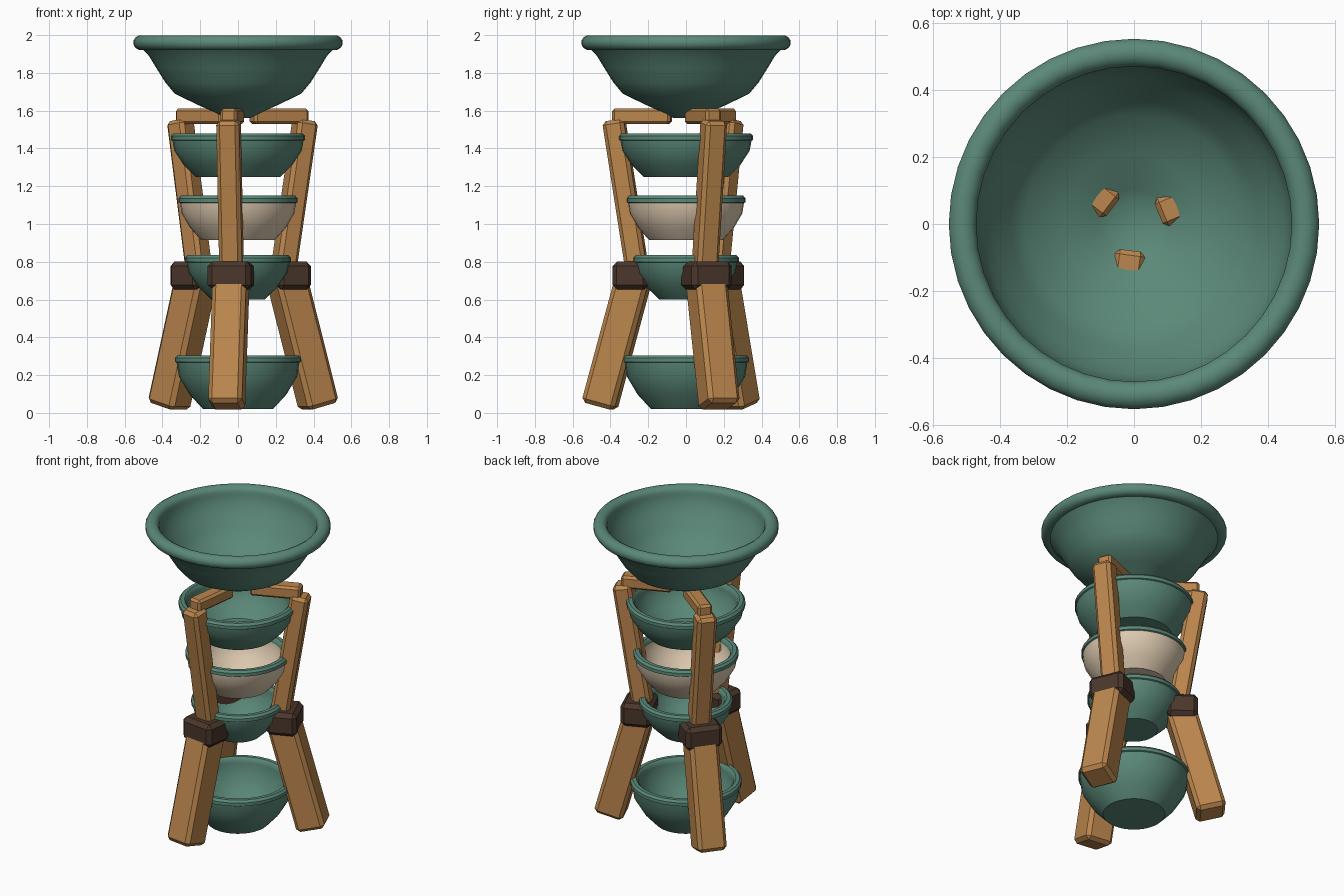
import bpy, bmesh, math
from mathutils import Vector, Matrix

if "Cube" in bpy.data.objects:
    bpy.data.objects.remove(bpy.data.objects["Cube"])


def mat(name, c):
    m = bpy.data.materials.new(name)
    m.diffuse_color = (*c, 1)
    m.use_nodes = True
    m.node_tree.nodes["Principled BSDF"].inputs["Base Color"].default_value = m.diffuse_color
    return m


GREEN = mat("sage green", (0.105, 0.25, 0.19))
WOOD = mat("warm wood", (0.50, 0.24, 0.075))
DARK = mat("dark brown", (0.07, 0.038, 0.025))
CREAM = mat("cream", (0.74, 0.60, 0.44))


def finish(bm, name, mats):
    me = bpy.data.meshes.new(name)
    bmesh.ops.recalc_face_normals(bm, faces=bm.faces)
    bm.to_mesh(me)
    bm.free()
    ob = bpy.data.objects.new(name, me)
    bpy.context.collection.objects.link(ob)
    for m in mats:
        me.materials.append(m)
    return ob


def lathe(name, profile, mats, rim_z=None, n=32):
    """Closed profile of (r, z), starting and ending on the axis."""
    bm = bmesh.new()
    vs = [bm.verts.new((r, 0, z)) for r, z in profile]
    es = [bm.edges.new(p) for p in zip(vs, vs[1:])]
    bmesh.ops.spin(bm, geom=vs + es, cent=(0, 0, 0), axis=(0, 0, 1),
                   angle=2 * math.pi, steps=n, use_duplicate=False)
    bmesh.ops.remove_doubles(bm, verts=bm.verts, dist=1e-4)
    if rim_z is not None:
        for f in bm.faces:
            f.material_index = int(f.calc_center_median().z > rim_z)
    ob = finish(bm, name, mats)
    bpy.context.view_layer.objects.active = ob
    ob.select_set(True)
    bpy.ops.object.shade_smooth_by_angle(angle=math.radians(40))
    ob.select_set(False)
    return ob


def bowl(name, r, rb, z0, z1, mats, rim_z=None):
    h = z1 - z0
    t = 0.035
    rim = z1 - 0.035
    body = [(0, z0), (rb, z0), (rb + (r - rb) * 0.48, z0 + h * 0.27),
            (rb + (r - rb) * 0.86, z0 + h * 0.6), (r - 0.008, rim - 0.004)]
    lip = [(r, rim), (r, z1 - 0.014), (r - 0.012, z1), (r - 0.035, z1),
           (r - 0.047, z1 - 0.012), (r - 0.05, rim)]
    inner = [(a - t, b + t * 0.4) for a, b in reversed(body[1:4])]
    return lathe(name, body + lip + inner + [(0, z0 + t * 0.4)], mats, rim_z)


# top basin with rolled rim
rim = [(0.5125 + 0.0425 * math.cos(a), 1.96 + 0.04 * math.sin(a))
       for a in [math.radians(-105 + 30 * k) for k in range(11)]]
lathe("top_basin",
      [(0, 1.56), (0.065, 1.56), (0.11, 1.585), (0.22, 1.634), (0.335, 1.69),
       (0.385, 1.75), (0.435, 1.83), (0.47, 1.888)] + rim +
      [(0.45, 1.885), (0.42, 1.835), (0.37, 1.76), (0.325, 1.705),
       (0.21, 1.645), (0.105, 1.595), (0.065, 1.572), (0, 1.572)], [GREEN], n=40)

# stacked bowls
bowl("upper_bowl", 0.355, 0.225, 1.25, 1.48, [GREEN])
bowl("cream_bowl", 0.315, 0.195, 0.915, 1.15, [CREAM, GREEN], 1.105)
bowl("middle_bowl", 0.28, 0.14, 0.60, 0.835, [GREEN])
bowl("base_bowl", 0.333, 0.185, 0.02, 0.305, [GREEN])


def beam(name, a, b, w, d, az, m, bevel):
    """Chamfered beam between (r, z) points a and b, w tangential, d deep."""
    A, B = Vector((a[0], 0, a[1])), Vector((b[0], 0, b[1]))
    ax = (B - A).normalized()
    ty = Vector((0, 1, 0))
    tx = ty.cross(ax)
    M = Matrix((tx * d, ty * w, ax * (B - A).length)).transposed().to_4x4()
    M.translation = (A + B) / 2
    bm = bmesh.new()
    bmesh.ops.create_cube(bm, size=1, matrix=Matrix.Rotation(az, 4, 'Z') @ M)
    bmesh.ops.bevel(bm, geom=bm.edges[:], offset=bevel, segments=1,
                    affect='EDGES', profile=0.5)
    return finish(bm, name, [m])


# three legs, each with lower post, clamp, upper post and top arm
for k, side in enumerate(("right", "left", "front")):
    az = math.radians(22.5 + 120 * k)
    beam(side + "_lower_leg", (0.463, 0.035), (0.274, 0.73), 0.18, 0.18, az, WOOD, 0.022)
    beam(side + "_upper_leg", (0.255, 0.72), (0.386, 1.55), 0.122, 0.115, az, WOOD, 0.02)
    beam(side + "_clamp", (0.285, 0.652), (0.285, 0.802), 0.23, 0.19, az, DARK, 0.025)
    beam(side + "_top_arm", (0.08, 1.57), (0.39, 1.57), 0.09, 0.082, az, WOOD, 0.014)
